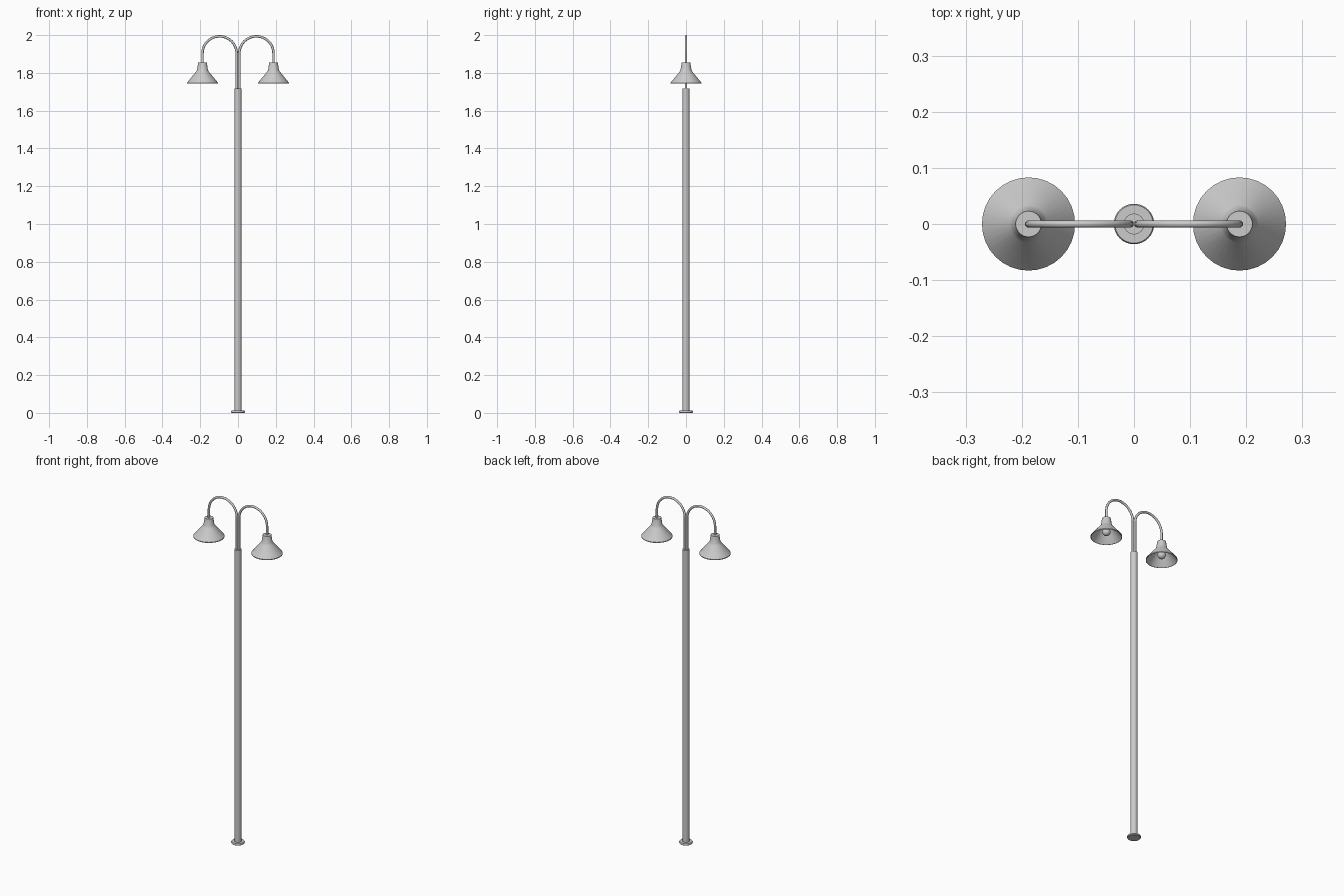
import bpy, bmesh, math
from mathutils import Vector

if "Cube" in bpy.data.objects:
    bpy.data.objects.remove(bpy.data.objects["Cube"])

SHADE_X = 0.188
ARM_X = 0.007


def finish(name, bm, angle=35):
    bmesh.ops.recalc_face_normals(bm, faces=bm.faces)
    me = bpy.data.meshes.new(name)
    bm.to_mesh(me)
    bm.free()
    ob = bpy.data.objects.new(name, me)
    bpy.context.collection.objects.link(ob)
    bpy.ops.object.select_all(action='DESELECT')
    ob.select_set(True)
    bpy.context.view_layer.objects.active = ob
    bpy.ops.object.shade_smooth_by_angle(angle=math.radians(angle))
    return ob


def lathe(name, profile, x=0.0, n=32):
    """Revolve (radius, z) points about a vertical axis at x."""
    bm = bmesh.new()
    vs = [bm.verts.new((x + r, 0, z)) for r, z in profile]
    es = [bm.edges.new(p) for p in zip(vs, vs[1:])]
    bmesh.ops.spin(bm, geom=vs + es, cent=(x, 0, 0), axis=(0, 0, 1),
                   angle=math.tau, steps=n, use_duplicate=False)
    bmesh.ops.remove_doubles(bm, verts=bm.verts, dist=1e-5)
    return finish(name, bm)


def tube(name, path, radius, n=12):
    """Sweep a circle along a path lying in the XZ plane."""
    bm = bmesh.new()
    pts = [Vector((x, 0, z)) for x, z in path]
    rings = []
    for i, p in enumerate(pts):
        t = (pts[min(i + 1, len(pts) - 1)] - pts[max(i - 1, 0)]).normalized()
        side, up = t.cross(Vector((0, 1, 0))), Vector((0, 1, 0))
        rings.append([bm.verts.new(p + radius * (math.cos(a) * side + math.sin(a) * up))
                      for a in (math.tau * k / n for k in range(n))])
    for a, b in zip(rings, rings[1:]):
        for k in range(n):
            bm.faces.new((a[k], a[(k + 1) % n], b[(k + 1) % n], b[k]))
    bm.faces.new(rings[0])
    bm.faces.new(rings[-1])
    return finish(name, bm, 50)


# Foot plate and pole
lathe("foot_plate", [(0, 0), (0.033, 0), (0.036, 0.003), (0.036, 0.009),
                     (0.034, 0.012), (0, 0.012)])
lathe("pole", [(0, 0.008), (0.0185, 0.008), (0.0185, 1.718), (0, 1.718)])

for side, s in (("left", -1), ("right", 1)):
    # Gooseneck arm: straight riser, half circle, short drop into the shade
    r = (SHADE_X - ARM_X) / 2
    cx, cz = ARM_X + r, 1.9935 - r
    path = [(ARM_X, 1.71)]
    path += [(cx - r * math.cos(math.pi * i / 24), cz + r * math.sin(math.pi * i / 24))
             for i in range(25)]
    path += [(SHADE_X, 1.845)]
    tube(side + "_arm", [(s * x, z) for x, z in path], 0.0065)

    # Thin shade: short tapered neck above a flared cone, hollow inside
    lathe(side + "_shade", [(0, 1.854), (0.023, 1.854), (0.029, 1.814), (0.034, 1.806),
                            (0.083, 1.747), (0.083, 1.743), (0.081, 1.743),
                            (0.032, 1.802), (0.026, 1.812), (0, 1.812)], s * SHADE_X)

    # Bulb: round globe on a short socket
    globe = [(0.022 * math.sin(math.pi * i / 16), 1.774 - 0.022 * math.cos(math.pi * i / 16))
             for i in range(14)]
    lathe(side + "_bulb", [(0, 1.752)] + globe[1:] + [(0.012, 1.815), (0, 1.815)],
          s * SHADE_X, 24)
